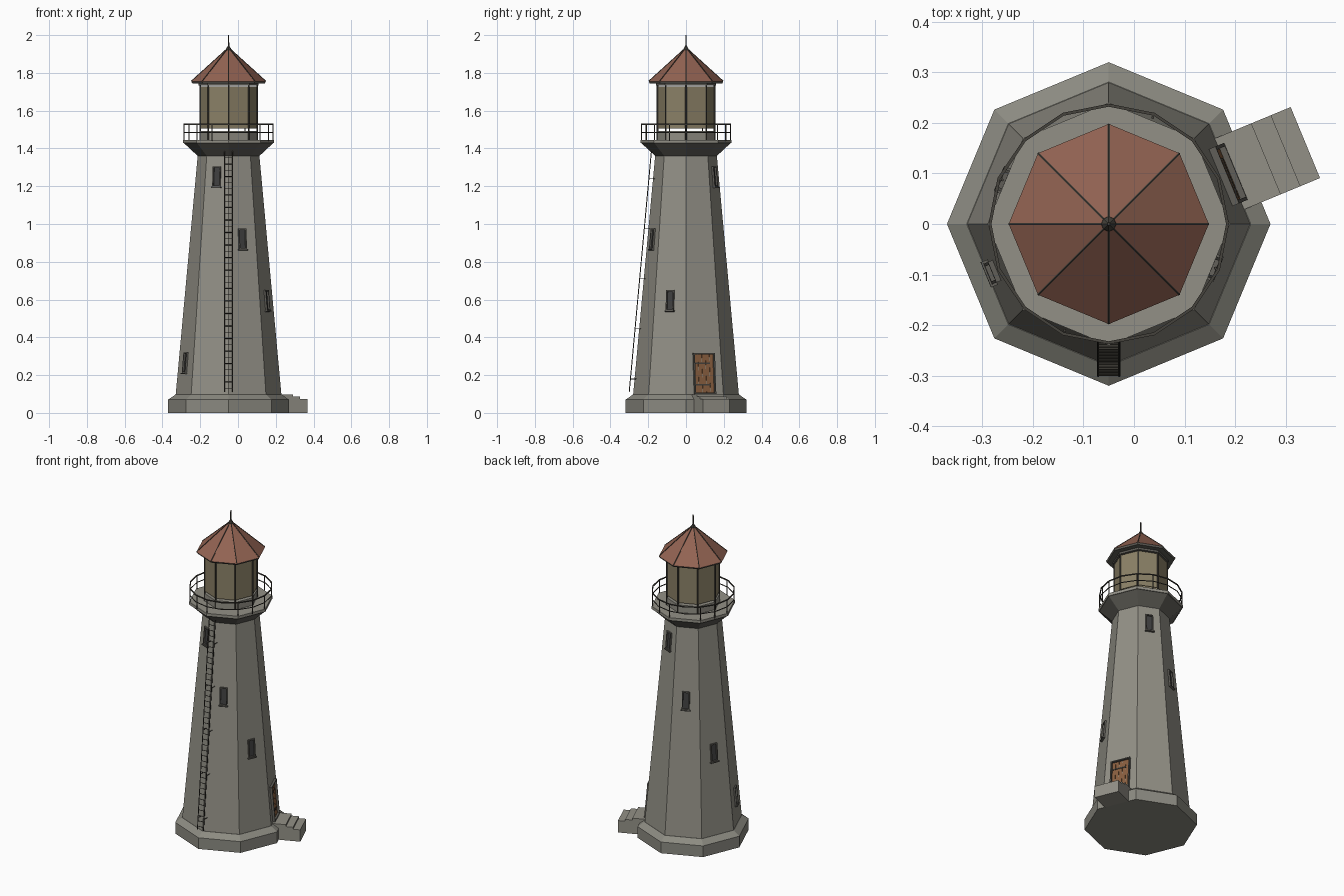
import bpy, bmesh
from math import pi, sin, cos, radians
from mathutils import Vector, Matrix

if "Cube" in bpy.data.objects:
    bpy.data.objects.remove(bpy.data.objects["Cube"])

CX = -0.05                       # tower axis
Z0, Z1, R0, R1 = 0.095, 1.365, 0.28, 0.163


def wall_r(z):
    return R0 + (R1 - R0) * (z - Z0) / (Z1 - Z0)


def mat(name, c):
    m = bpy.data.materials.new(name)
    m.diffuse_color = (*c, 1)
    m.use_nodes = True
    m.node_tree.nodes["Principled BSDF"].inputs["Base Color"].default_value = m.diffuse_color
    return m


STONE = mat("warm_stone", (0.29, 0.28, 0.24))
PLINTH = mat("plinth_stone", (0.26, 0.255, 0.22))
DARK = mat("dark_stone", (0.12, 0.115, 0.10))
TILE = mat("roof_red", (0.29, 0.125, 0.085))
GLASS = mat("lantern_tan", (0.26, 0.22, 0.135))
WOOD = mat("door_wood", (0.25, 0.115, 0.05))
IRON = mat("dark_iron", (0.06, 0.055, 0.045))
PANE = mat("dark_pane", (0.05, 0.05, 0.05))


def finish(name, bm, material):
    bmesh.ops.recalc_face_normals(bm, faces=bm.faces[:])
    me = bpy.data.meshes.new(name)
    bm.to_mesh(me)
    bm.free()
    ob = bpy.data.objects.new(name, me)
    bpy.context.collection.objects.link(ob)
    me.materials.append(material)
    return ob


def polar(r, a, z):
    return Vector((CX + r * cos(a), r * sin(a), z))


def lathe(name, profile, material, n=8, closed=False):
    """Revolve (r, z) points into an n-sided solid, or a ring when closed."""
    bm = bmesh.new()
    rings = [[bm.verts.new(polar(r, 2 * pi * k / n, z)) for k in range(n)] for r, z in profile]
    pairs = list(zip(rings, rings[1:]))
    if closed:
        pairs.append((rings[-1], rings[0]))
    else:
        bm.faces.new(rings[0])
        bm.faces.new(rings[-1])
    for a, b in pairs:
        for k in range(n):
            j = (k + 1) % n
            bm.faces.new((a[k], a[j], b[j], b[k]))
    return finish(name, bm, material)


def ring(name, r, z, t, material, n):
    return lathe(name, [(r - t, z - t), (r + t, z - t), (r + t, z + t), (r - t, z + t)],
                 material, n, True)


def box(bm, m, x, y, z):
    """Box spanning the (min, max) ranges in the frame m."""
    size = Matrix.Diagonal((x[1] - x[0], y[1] - y[0], z[1] - z[0], 1))
    mid = Matrix.Translation((sum(x) / 2, sum(y) / 2, sum(z) / 2))
    bmesh.ops.create_cube(bm, size=1, matrix=m @ mid @ size)


def bar(bm, p, q, r, n=6):
    d = q - p
    m = Matrix.Translation((p + q) / 2) @ d.to_track_quat('Z', 'Y').to_matrix().to_4x4()
    bmesh.ops.create_cone(bm, cap_ends=True, segments=n, radius1=r, radius2=r,
                          depth=d.length, matrix=m)


def wall_frame(deg, z):
    """Frame on a wall face: x along the wall, y up the slope, z outward."""
    a = radians(deg)
    slope = (R0 - R1) * cos(pi / 8) / (Z1 - Z0)
    out = Vector((cos(a), sin(a), slope)).normalized()
    side = Vector((-sin(a), cos(a), 0))
    m = Matrix((side, out.cross(side), out)).transposed().to_4x4()
    return Matrix.Translation(polar(wall_r(z) * cos(pi / 8), a, z)) @ m


# Masonry
lathe("base_plinth", [(0.32, 0), (0.32, 0.07), (0.281, 0.097)], PLINTH)
lathe("tower_wall", [(R0, Z0), (R1, Z1)], STONE)
lathe("gallery_corbel", [(0.163, 1.36), (0.236, 1.428)], DARK)
lathe("gallery_floor", [(0.24, 1.428), (0.24, 1.446)], STONE)

# Gallery railing
ring("top_rail", 0.235, 1.528, 0.003, IRON, 16)
ring("middle_rail", 0.235, 1.485, 0.002, IRON, 16)
bm = bmesh.new()
for k in range(16):
    a = k * pi / 8
    r = 0.235 if k % 2 == 0 else 0.228
    if k % 4 != 1:
        bar(bm, polar(r, a, 1.44), polar(r, a, 1.528), 0.003)
finish("railing_posts", bm, IRON)

# Lantern room
lathe("lantern_curb", [(0.153, 1.445), (0.153, 1.493)], STONE)
lathe("lantern_glass", [(0.150, 1.505), (0.150, 1.728), (0.144, 1.728), (0.144, 1.505)],
      GLASS, closed=True)
lathe("lantern_top_ring", [(0.158, 1.733), (0.158, 1.748)], DARK)
bm = bmesh.new()
for k in range(8):
    a = k * pi / 4
    bar(bm, polar(0.151, a, 1.445), polar(0.151, a, 1.745), 0.0045)
finish("lantern_mullions", bm, IRON)

# Roof with eave, ridge strips and finial
lathe("roof_eave", [(0.192, 1.745), (0.198, 1.755)], DARK)
lathe("roof", [(0.198, 1.755), (0.014, 1.922)], TILE)
bm = bmesh.new()
for k in range(8):
    a = k * pi / 4
    bar(bm, polar(0.197, a, 1.756), polar(0.013, a, 1.923), 0.0025)
finish("roof_ridges", bm, IRON)
lathe("finial", [(0.016, 1.915), (0.014, 1.927), (0.004, 1.943), (0.003, 2.0)], IRON)

# Windows: two opposite spirals around the tower
frames, panes = bmesh.new(), bmesh.new()
for deg, z in [(247.5, 1.25), (292.5, 0.92), (337.5, 0.595),
               (67.5, 1.25), (112.5, 0.92), (157.5, 0.595), (202.5, 0.265)]:
    m = wall_frame(deg, z)
    for s in (-1, 1):
        box(frames, m, sorted((s * 0.016, s * 0.022)), (-0.055, 0.055), (-0.01, 0.01))
        box(frames, m, (-0.016, 0.016), sorted((s * 0.048, s * 0.055)), (-0.01, 0.01))
    box(frames, m, (-0.027, 0.027), (-0.06, -0.054), (-0.01, 0.014))
    box(panes, m, (-0.017, 0.017), (-0.049, 0.049), (-0.01, 0.001))
finish("window_frames", frames, DARK)
finish("window_panes", panes, PANE)

# Door of planks with hinges, set inside a frame
m = wall_frame(22.5, 0.1)
bm = bmesh.new()
for k in range(5):
    x = -0.054 + k * 0.0216
    box(bm, m, (x + 0.0008, x + 0.0208), (0, 0.21), (-0.01, 0.002))
finish("door_planks", bm, WOOD)
bm = bmesh.new()
for y in (0.045, 0.16):
    box(bm, m, (-0.05, 0.035), (y, y + 0.008), (0, 0.004))
finish("door_hinges", bm, IRON)
bm = bmesh.new()
for s in (-1, 1):
    box(bm, m, sorted((s * 0.054, s * 0.061)), (0, 0.217), (-0.01, 0.014))
box(bm, m, (-0.054, 0.054), (0.21, 0.217), (-0.01, 0.014))
box(bm, m, (-0.054, 0.054), (0, 0.006), (-0.01, 0.014))
finish("door_frame", bm, DARK)

# Entrance steps
bm = bmesh.new()
m = Matrix.Translation((CX, 0, 0)) @ Matrix.Rotation(radians(22.5), 4, 'Z')
for k, top in enumerate((0.098, 0.086, 0.074)):
    box(bm, m, (0.25 if k == 0 else 0.295 + 0.042 * k, 0.337 + 0.042 * k),
        (-0.076, 0.076), (0, top))
finish("entrance_steps", bm, STONE)


# Ladder up the front edge, held by wall brackets
def ladder_pt(x, z, off=0.022):
    return Vector((CX + x, -wall_r(z) - off, z))


bm = bmesh.new()
for s in (-0.021, 0.021):
    bar(bm, ladder_pt(s, 0.11), ladder_pt(s, 1.385), 0.0025)
    for k in range(5):
        z = 0.18 + 0.265 * k
        bar(bm, ladder_pt(s, z), ladder_pt(s, z, -0.015), 0.002)
for k in range(38):
    z = 0.13 + k * 0.033
    bar(bm, ladder_pt(-0.021, z), ladder_pt(0.021, z), 0.002)
finish("ladder", bm, IRON)
